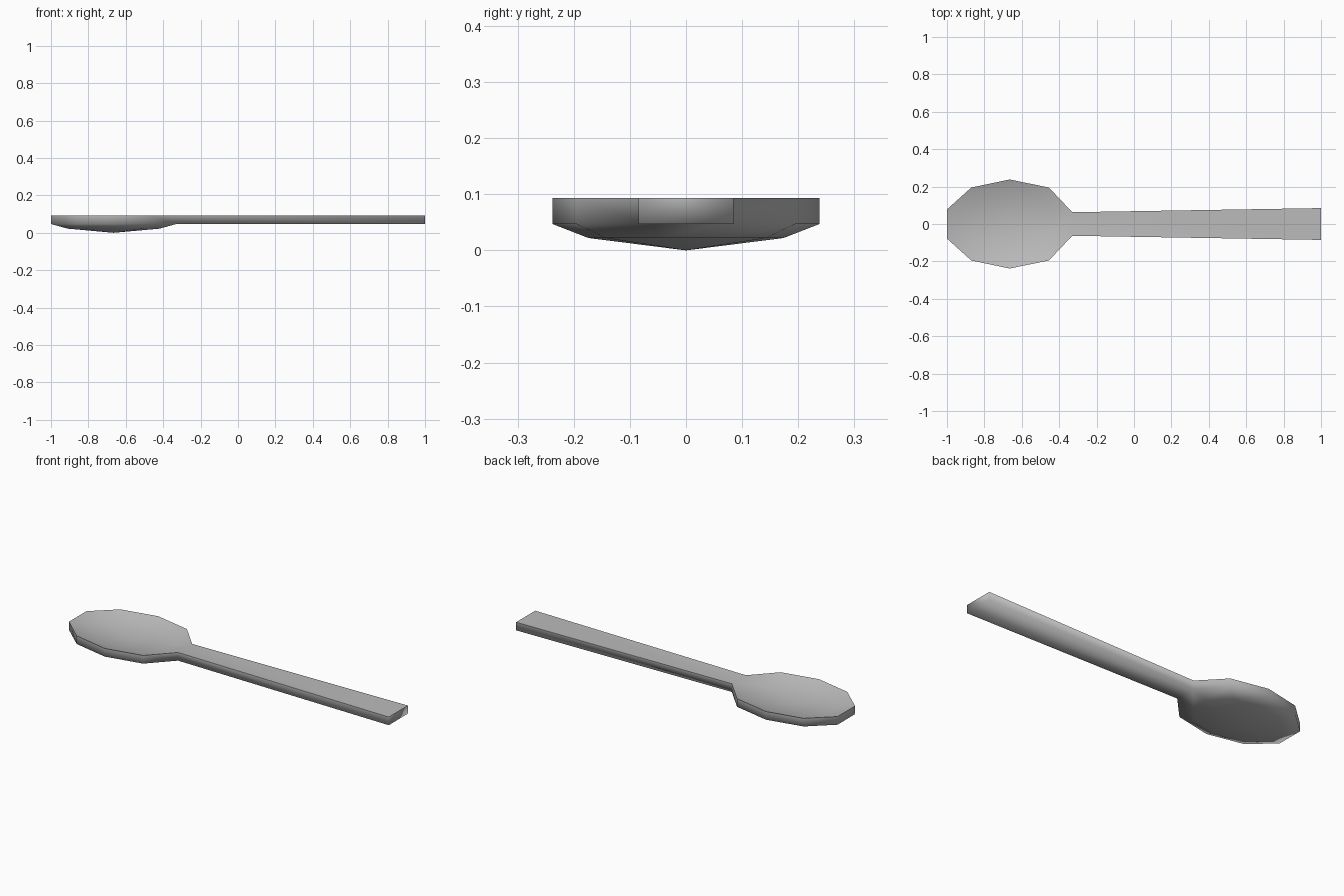
import bpy
import bmesh

if "Cube" in bpy.data.objects:
    bpy.data.objects.remove(bpy.data.objects["Cube"], do_unlink=True)

steel = bpy.data.materials.new("grey_metal")
steel.use_nodes = True
steel.diffuse_color = (0.5, 0.5, 0.5, 1)
steel.node_tree.nodes["Principled BSDF"].inputs["Base Color"].default_value = (0.5, 0.5, 0.5, 1)

THICK = 0.046
CENTRE = -0.665
# half outline of the bowl, from the tip to the neck
HALF = [(-1, 0.078), (-0.87, 0.195), (CENTRE, 0.238), (-0.455, 0.195), (-0.33, 0.063)]
OUTLINE = HALF + [(x, -y) for x, y in reversed(HALF)]
COUNT = len(OUTLINE)

bm = bmesh.new()


def add_sheet(lift):
    """One dished bowl surface with its handle strip; returns the boundary loop."""
    rim = [bm.verts.new((x, y, 0.047 + lift)) for x, y in OUTLINE]
    inner = [bm.verts.new((CENTRE + (x - CENTRE) * 0.73, y * 0.73, 0.022 + lift))
             for x, y in OUTLINE]
    apex = bm.verts.new((CENTRE, 0, lift))
    for i in range(COUNT):
        j = (i + 1) % COUNT
        bm.faces.new((rim[i], rim[j], inner[j], inner[i]))
        bm.faces.new((inner[i], inner[j], apex))
    # handle strip, continuing from the two neck points
    end = [bm.verts.new((1, y, 0.047 + lift)) for y in (0.085, -0.085)]
    neck = len(HALF)
    bm.faces.new((rim[neck - 1], end[0], end[1], rim[neck]))
    return rim[:neck] + end + rim[neck:]


# underside, upper side and the wall joining them
lower = add_sheet(0)
upper = add_sheet(THICK)
for i in range(len(lower)):
    j = (i + 1) % len(lower)
    bm.faces.new((lower[i], lower[j], upper[j], upper[i]))
    bm.edges.get((upper[i], upper[j])).smooth = False   # crisp upper rim

bmesh.ops.recalc_face_normals(bm, faces=bm.faces)
for face in bm.faces:
    face.smooth = True

mesh = bpy.data.meshes.new("spoon")
bm.to_mesh(mesh)
bm.free()
mesh.materials.append(steel)
spoon = bpy.data.objects.new("spoon", mesh)
bpy.context.collection.objects.link(spoon)
